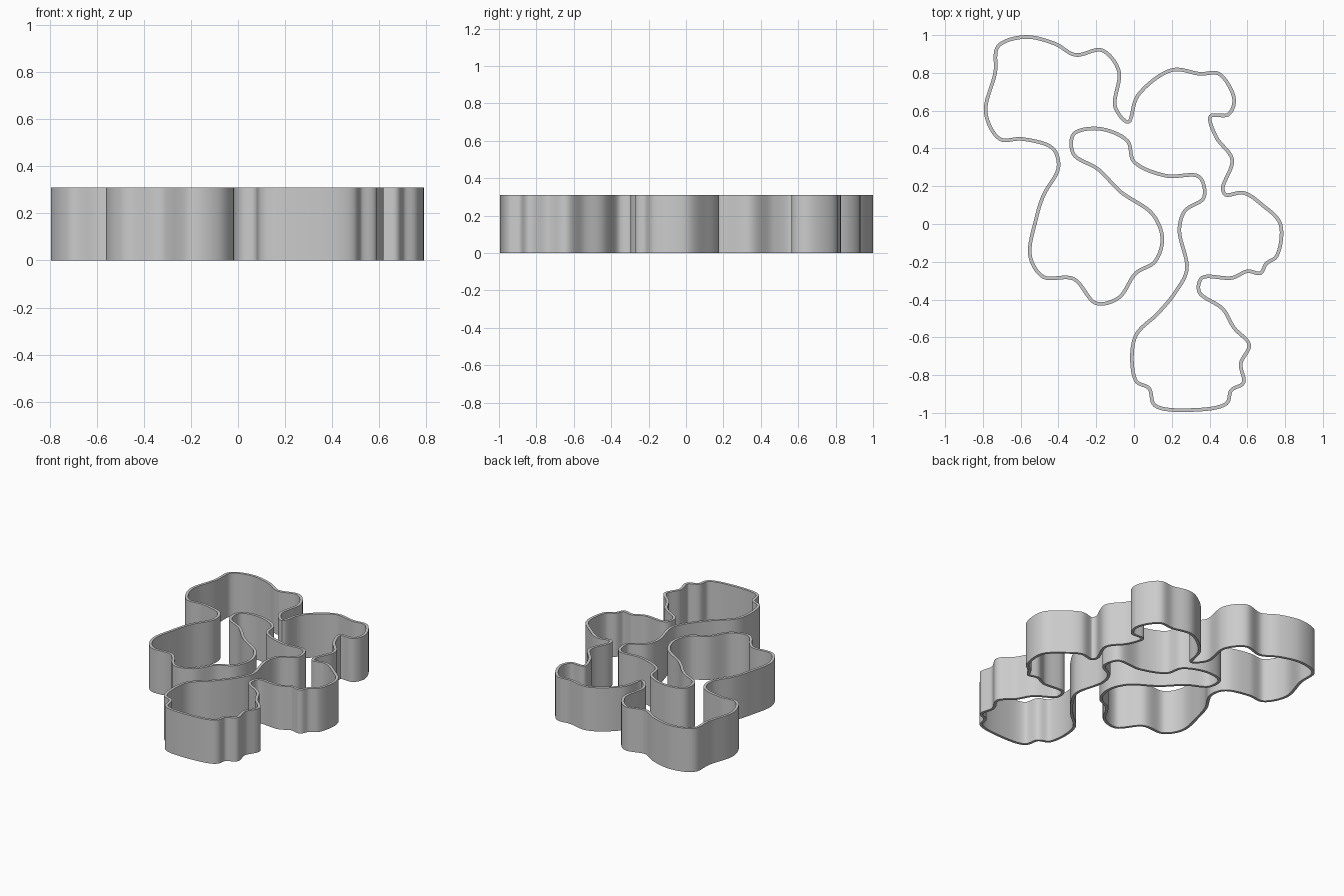
import bpy, bmesh
from mathutils import Vector

if "Cube" in bpy.data.objects:
    bpy.data.objects.remove(bpy.data.objects["Cube"])

HEIGHT, THICK, STEPS = 0.31, 0.019, 8

# Centre line of the wall, clockwise from the top left lobe
outline = [
    (-.58, .99), (-.42, .955), (-.31, .895), (-.17, .92), (-.08, .81), (-.10, .62), (-.03, .54),
    (.02, .68), (.20, .815), (.35, .795), (.45, .795), (.53, .66), (.50, .58), (.405, .57),
    (.435, .46), (.52, .34), (.47, .19), (.485, .155), (.58, .165), (.68, .10), (.775, 0),
    (.755, -.17), (.70, -.21), (.67, -.26), (.60, -.25), (.52, -.285), (.36, -.285), (.345, -.36),
    (.47, -.45), (.53, -.55), (.61, -.64), (.565, -.74), (.58, -.84), (.515, -.88), (.49, -.95),
    (.30, -.985), (.11, -.96), (.08, -.87), (.01, -.83), (.005, -.60), (.13, -.47), (.22, -.36),
    (.28, -.24), (.24, -.03), (.27, .07), (.37, .14), (.345, .25), (.17, .255), (0, .33),
    (-.035, .44), (-.19, .505), (-.32, .475), (-.32, .37), (-.19, .29), (-.07, .17), (.10, .05),
    (.15, -.08), (.11, -.20), (.01, -.26), (-.08, -.39), (-.20, -.42), (-.32, -.29), (-.48, -.28),
    (-.55, -.17), (-.52, .02), (-.48, .15), (-.40, .30), (-.43, .40), (-.59, .45), (-.71, .45),
    (-.785, .59), (-.735, .80), (-.72, .94)]


def smooth_loop(points):
    """Closed centripetal spline through the points."""
    pts, out = [Vector(p) for p in points], []
    n = len(pts)
    for i in range(n):
        a, b, c, d = (pts[(i + k) % n] for k in (-1, 0, 1, 2))
        ta, tb, tc = ((q - p).length ** 0.5 for p, q in ((a, b), (b, c), (c, d)))
        m1 = (c - b) + tb * ((b - a) / ta - (c - a) / (ta + tb))
        m2 = (c - b) + tb * ((d - c) / tc - (d - b) / (tb + tc))
        for s in range(STEPS):
            t = s / STEPS
            out.append((2*t**3 - 3*t**2 + 1) * b + (t**3 - 2*t**2 + t) * m1
                       + (3*t**2 - 2*t**3) * c + (t**3 - t**2) * m2)
    return out


# Sweep a thin rectangular section along the loop
path = smooth_loop(outline)
n = len(path)
bm = bmesh.new()
rings = []
for i, p in enumerate(path):
    t = (path[(i + 1) % n] - path[i - 1]).normalized()
    side = Vector((-t.y, t.x)) * THICK / 2
    rings.append([bm.verts.new((q.x, q.y, z)) for q, z in
                  ((p + side, 0), (p - side, 0), (p - side, HEIGHT), (p + side, HEIGHT))])
for i in range(n):
    r, s = rings[i], rings[(i + 1) % n]
    for k in range(4):
        bm.faces.new((r[k], r[(k + 1) % 4], s[(k + 1) % 4], s[k]))
bmesh.ops.recalc_face_normals(bm, faces=bm.faces)

mesh = bpy.data.meshes.new("cutter_wall")
bm.to_mesh(mesh)
bm.free()
wall = bpy.data.objects.new("cutter_wall", mesh)
bpy.context.collection.objects.link(wall)
bpy.context.view_layer.objects.active = wall
wall.select_set(True)
bpy.ops.object.shade_smooth_by_angle(angle=0.6)
